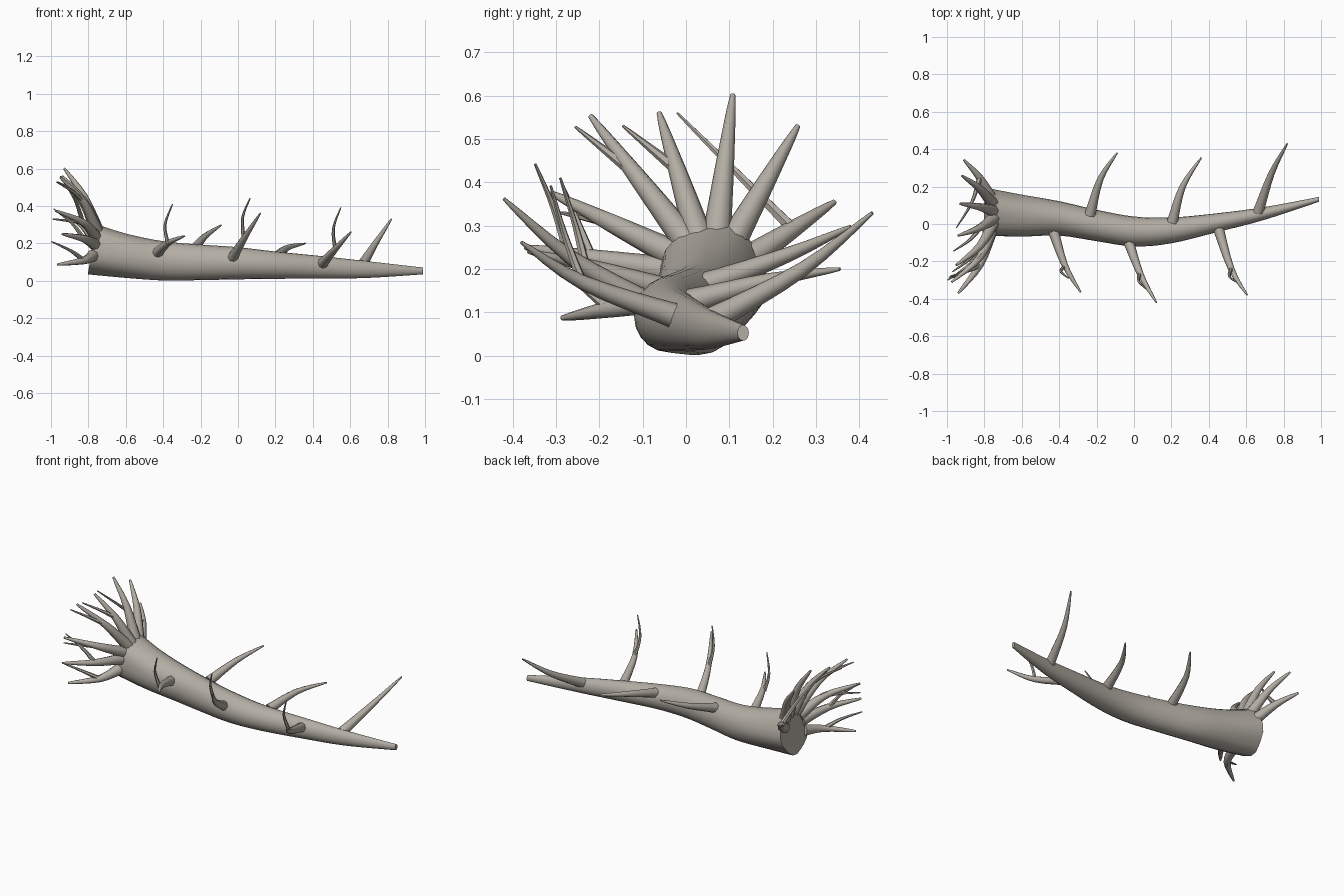
import bpy, bmesh, math
from mathutils import Vector

if "Cube" in bpy.data.objects:
    bpy.data.objects.remove(bpy.data.objects["Cube"])

bark = bpy.data.materials.new("bark")
bark.diffuse_color = (.45, .42, .37, 1)
bark.use_nodes = True
bark.node_tree.nodes["Principled BSDF"].inputs["Base Color"].default_value = bark.diffuse_color


def spline(pts, steps):
    """Catmull-Rom interpolation of tuples of any length."""
    p = [pts[0]] + list(pts) + [pts[-1]]
    out = []
    for i in range(1, len(p) - 2):
        for s in range(steps):
            t = s / steps
            out.append([0.5 * (2 * b + (c - a) * t + (2 * a - 5 * b + 4 * c - d) * t * t
                               + (3 * b - a - 3 * c + d) * t ** 3)
                        for a, b, c, d in zip(p[i - 1], p[i], p[i + 1], p[i + 2])])
    out.append(list(pts[-1]))
    return out


def skin(name, rings):
    """Bridge rings of points into a capped, smooth tube."""
    bm = bmesh.new()
    loops = [[bm.verts.new(v) for v in r] for r in rings]
    n = len(loops[0])
    for a, b in zip(loops, loops[1:]):
        for i in range(n):
            j = (i + 1) % n
            bm.faces.new((a[i], a[j], b[j], b[i]))
    bm.faces.new(loops[0][::-1])
    bm.faces.new(loops[-1])
    bmesh.ops.recalc_face_normals(bm, faces=bm.faces)
    me = bpy.data.meshes.new(name)
    bm.to_mesh(me)
    bm.free()
    me.materials.append(bark)
    ob = bpy.data.objects.new(name, me)
    bpy.context.collection.objects.link(ob)
    bpy.ops.object.select_all(action='DESELECT')
    ob.select_set(True)
    bpy.context.view_layer.objects.active = ob
    bpy.ops.object.shade_smooth_by_angle(angle=math.radians(45))
    return ob


def limb(name, pts, r0, r1, sides=8):
    """Tapered tube along a curved path."""
    path = [Vector(p) for p in spline(pts, 4)]
    rings, n = [], len(path) - 1
    side = None
    for i, c in enumerate(path):
        d = (path[min(i + 1, n)] - path[max(i - 1, 0)]).normalized()
        if side is None:
            side = d.orthogonal()
        side = (side - d * side.dot(d)).normalized()
        up = d.cross(side)
        r = r0 + (r1 - r0) * i / n
        rings.append([c + r * (math.cos(a) * side + math.sin(a) * up)
                      for a in (k * math.tau / sides for k in range(sides))])
    return skin(name, rings)


# Trunk: x, y, z, half width, half height, end tilt
stations = [(-.78, .06, .172, .127, .134, .17), (-.6, .043, .135, .112, .117, .08),
            (-.4, .03, .107, .092, .105, 0), (-.2, -.008, .099, .084, .095, 0),
            (0, -.04, .094, .08, .086, 0), (.2, -.034, .084, .069, .073, 0),
            (.45, .008, .072, .05, .06, 0), (.7, .057, .06, .034, .044, 0),
            (.99, .132, .053, .013, .018, 0)]
rings = []
for x, y, z, ry, rz, tilt in spline(stations, 4):
    ring = []
    for k in range(20):
        a = k * math.tau / 20
        # gentle lengthwise ridges, strongest at the root end
        f = 1 + 0.25 * tilt * math.cos(5 * a + 0.6)
        dz = rz * math.sin(a) * f
        ring.append((x + tilt * dz, y + ry * math.cos(a) * f, z + dz))
    rings.append(ring)
skin("trunk", rings)

# Branches: base, middle, tip, optional upright twig
branches = [
    ((-.43, -.04, .15), (-.37, -.22, .205), (-.285, -.365, .24),
     ((-.375, -.23, .2), (-.39, -.255, .30), (-.35, -.29, .41))),
    ((-.03, -.09, .12), (.035, -.27, .23), (.12, -.42, .362),
     ((.03, -.27, .23), (.025, -.305, .34), (.065, -.348, .442))),
    ((.45, -.02, .09), (.52, -.24, .17), (.605, -.38, .262),
     ((.52, -.24, .17), (.51, -.28, .28), (.55, -.312, .392))),
    ((-.235, .05, .165), (-.18, .24, .235), (-.09, .38, .298), None),
    ((.205, .01, .125), (.26, .2, .175), (.36, .355, .2), None),
    ((.665, .065, .085), (.735, .27, .2), (.82, .43, .33), None)]
for i, (a, b, c, twig) in enumerate(branches, 1):
    limb(f"branch_{i}", (a, b, c), .03, .004)
    if twig:
        limb(f"branch_twig_{i}", twig, .012, .003, 6)

# Roots around the broken end: base (y, z), tip, optional twig tip
roots = [
    ((.13, .215), (-.91, .343, .355), (-.95, -.02, .56)),
    ((.105, .26), (-.92, .258, .53), None),
    ((.07, .27), (-.93, .108, .602), None),
    ((.03, .27), (-.94, -.062, .56), (-.965, -.145, .53)),
    ((.005, .26), (-.95, -.22, .553), (-.97, -.255, .528)),
    ((-.02, .23), (-.975, -.31, .375), (-.99, -.29, .33)),
    ((-.035, .195), (-.94, -.37, .25), (-.985, -.28, .385)),
    ((-.04, .135), (-.965, -.285, .087), (-.997, -.3, .21))]
for i, ((y, z), tip, twig) in enumerate(roots, 1):
    base = Vector((-.768 + .17 * (z - .172), y, z))
    tip = Vector(tip)
    mid = base.lerp(tip, .55)
    mid.x = -.825
    limb(f"root_{i}", (base, mid, tip), .035, .006)
    if twig:
        twig = Vector(twig)
        bend = mid.lerp(twig, .5)
        bend.x += .02
        limb(f"root_twig_{i}", (mid, bend, twig), .015, .003, 6)
